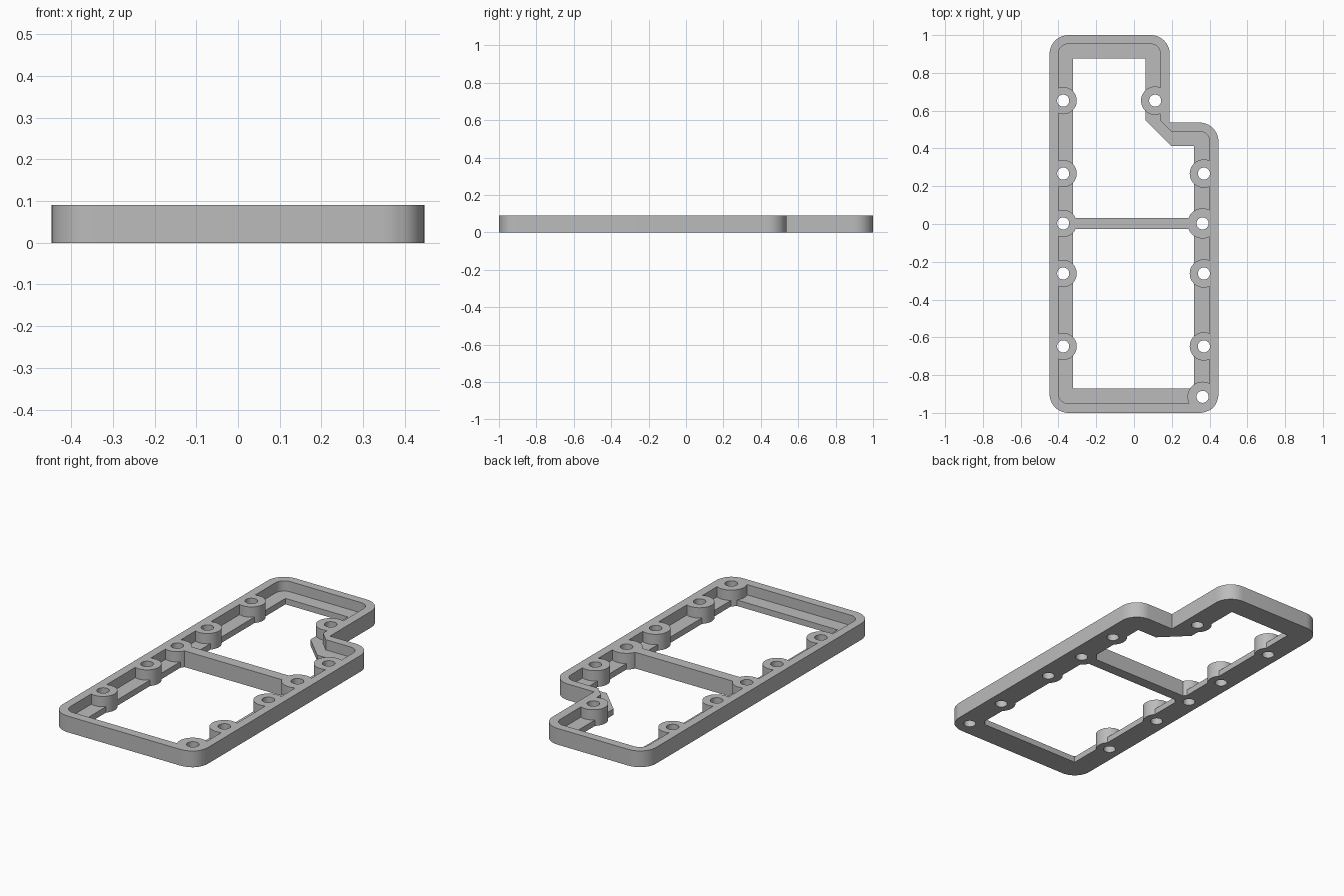
import bpy
import bmesh
import math
from mathutils import Vector

HEIGHT = 0.09
LEDGE = 0.033

cube = bpy.data.objects.get("Cube")
if cube:
    bpy.data.objects.remove(cube, do_unlink=True)

grey = bpy.data.materials.new("plain_grey")
grey.use_nodes = True
grey.diffuse_color = (0.5, 0.5, 0.5, 1)
grey.node_tree.nodes["Principled BSDF"].inputs["Base Color"].default_value = (0.5, 0.5, 0.5, 1)


def rounded(points, steps=10):
    """Turn (x, y, radius) corners into an outline with filleted corners."""
    outline = []
    for i, (x, y, r) in enumerate(points):
        p = Vector((x, y))
        if r == 0:
            outline.append(p)
            continue
        a = (Vector(points[i - 1][:2]) - p).normalized()
        b = (Vector(points[(i + 1) % len(points)][:2]) - p).normalized()
        centre = p + (a + b) * r      # right-angled corners
        for k in range(steps + 1):
            t = k / steps * math.pi / 2
            outline.append(centre - b * r * math.cos(t) - a * r * math.sin(t))
    return outline


def circle(x, y, r, sides=48):
    return [Vector((x + r * math.cos(k * math.tau / sides),
                    y + r * math.sin(k * math.tau / sides))) for k in range(sides)]


def prism(name, outlines, bottom, top):
    """Extrude one or more closed outlines from bottom to top."""
    bm = bmesh.new()
    for outline in outlines:
        face = bm.faces.new([bm.verts.new((p.x, p.y, bottom)) for p in outline])
        grown = bmesh.ops.extrude_face_region(bm, geom=[face])["geom"]
        verts = [g for g in grown if isinstance(g, bmesh.types.BMVert)]
        bmesh.ops.translate(bm, verts=verts, vec=(0, 0, top - bottom))
    bmesh.ops.recalc_face_normals(bm, faces=bm.faces)
    mesh = bpy.data.meshes.new(name)
    bm.to_mesh(mesh)
    bm.free()
    mesh.materials.append(grey)
    obj = bpy.data.objects.new(name, mesh)
    bpy.context.collection.objects.link(obj)
    return obj


def activate(obj):
    bpy.ops.object.select_all(action="DESELECT")
    obj.select_set(True)
    bpy.context.view_layer.objects.active = obj


def cut(obj, cutter):
    activate(obj)
    mod = obj.modifiers.new("cut", "BOOLEAN")
    mod.operation = "DIFFERENCE"
    mod.solver = "EXACT"
    mod.object = cutter
    bpy.ops.object.modifier_apply(modifier=mod.name)


# Stepped outer outline, recess inside the rim, and opening inside the ledge
outer = rounded([(-0.447, -1, 0.1), (0.447, -1, 0.1), (0.447, 0.537, 0.1),
                 (0.189, 0.537, 0), (0.189, 1, 0.1), (-0.447, 1, 0.1)])
recess = rounded([(-0.4, -0.95, 0.052), (0.4, -0.95, 0.052), (0.4, 0.49, 0.052),
                  (0.196, 0.49, 0), (0.14, 0.546, 0), (0.14, 0.953, 0.052),
                  (-0.4, 0.953, 0.052)])
opening = rounded([(-0.322, -0.87, 0), (0.318, -0.87, 0), (0.318, 0.414, 0),
                   (0.197, 0.414, 0), (0.062, 0.547, 0), (0.062, 0.876, 0),
                   (-0.322, 0.876, 0)])

# Screw positions: x, y, boss radius
rows = (-0.648, -0.262, 0.267, 0.653)
screws = [(-0.375, y, 0.072) for y in rows + (0.003,)]
screws += [(0.37, y, 0.075) for y in rows[:3]]
screws += [(0.112, rows[3], 0.075), (0.363, 0.003, 0.08), (0.363, -0.915, 0.08)]

# Cutters
recess_cutter = prism("recess_cutter", [recess], LEDGE, 0.2)
opening_cutter = prism("opening_cutter", [opening], -0.1, 0.2)
hole_cutter = prism("hole_cutter", [circle(x, y, 0.032) for x, y, r in screws], -0.1, 0.2)
cutters = (recess_cutter, opening_cutter, hole_cutter)
for c in cutters:
    c.hide_render = True

# Rim with inner ledge
frame = prism("frame", [outer], 0, HEIGHT)
for c in cutters:
    cut(frame, c)
parts = [frame]

# Screw bosses
for i, (x, y, r) in enumerate(screws, 1):
    boss = prism(f"screw_boss_{i}", [circle(x, y, r)], 0, HEIGHT)
    cut(boss, hole_cutter)
    parts.append(boss)

# Cross bar between the two middle bosses
bar = rounded([(-0.32, -0.027, 0), (0.305, -0.027, 0), (0.305, 0.033, 0), (-0.32, 0.033, 0)])
parts.append(prism("cross_bar", [bar], 0, HEIGHT))

for c in cutters:
    bpy.data.objects.remove(c, do_unlink=True)

for part in parts:
    activate(part)
    bpy.ops.object.shade_smooth_by_angle(angle=math.radians(30))
